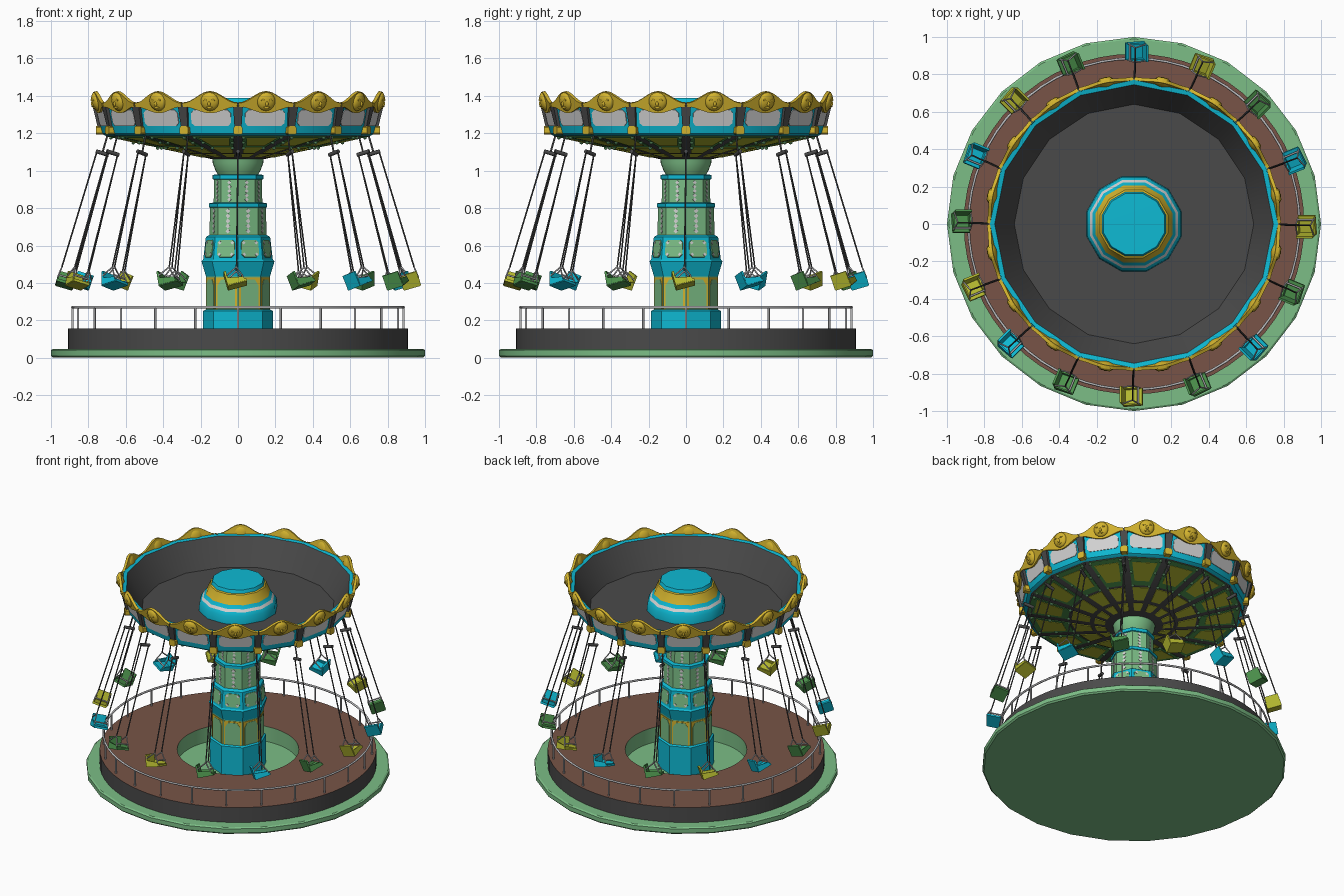
import bpy, bmesh, math
from math import sin, cos, pi, tan
from mathutils import Matrix, Vector

if "Cube" in bpy.data.objects:
    bpy.data.objects.remove(bpy.data.objects["Cube"])


def material(name, rgb):
    m = bpy.data.materials.new(name)
    m.diffuse_color = [(c / 255 / 12.92 if c < 10 else ((c / 255 + .055) / 1.055) ** 2.4) for c in rgb] + [1]
    m.use_nodes = True
    m.node_tree.nodes["Principled BSDF"].inputs["Base Color"].default_value = m.diffuse_color
    return m


MINT = material("light green", (124, 190, 134))
DARK = material("dark grey", (74, 74, 74))
BROWN = material("brown", (120, 84, 71))
STEEL = material("steel grey", (190, 190, 192))
TEAL = material("teal blue", (14, 186, 212))
GOLD = material("gold", (212, 180, 46))
GREEN = material("mid green", (76, 146, 76))
LIME = material("lime yellow", (182, 186, 48))
WHITE = material("pale grey", (212, 212, 212))


def finish(name, bm, mats, smooth=None):
    bmesh.ops.recalc_face_normals(bm, faces=bm.faces)
    me = bpy.data.meshes.new(name)
    bm.to_mesh(me)
    bm.free()
    for m in mats:
        me.materials.append(m)
    if smooth:
        me.shade_smooth()
        me.set_sharp_from_angle(angle=math.radians(smooth))
    ob = bpy.data.objects.new(name, me)
    bpy.context.collection.objects.link(ob)
    return ob


def lathe(name, profile, colours, n, rot=0, smooth=None, closed=False):
    """Spin (radius, z) points; one colour for each profile segment."""
    bm = bmesh.new()
    mats = list(dict.fromkeys(colours))
    rings = [[bm.verts.new((r * cos(rot + 2 * pi * k / n), r * sin(rot + 2 * pi * k / n), z))
              for k in range(n)] for r, z in profile]
    if closed:
        rings.append(rings[0])
    for a, b, c in zip(rings, rings[1:], colours):
        for k in range(n):
            f = bm.faces.new((a[k], a[(k + 1) % n], b[(k + 1) % n], b[k]))
            f.material_index = mats.index(c)
    bmesh.ops.remove_doubles(bm, verts=bm.verts, dist=1e-5)
    return finish(name, bm, mats, smooth)


def facet(a, r0, z0, r1, z1, off=0):
    """Frame on a slanted facet: x tangent, y up the slope, z outward."""
    t = Vector((-sin(a), cos(a), 0))
    u = Vector(((r1 - r0) * cos(a), (r1 - r0) * sin(a), z1 - z0)).normalized()
    n = t.cross(u)
    m = Matrix((t, u, n)).transposed().to_4x4()
    m.translation = Vector((r0 * cos(a), r0 * sin(a), z0)) + n * off
    return m


def prism(bm, m, outline, depth):
    lo = [bm.verts.new(m @ Vector((x, y, 0))) for x, y in outline]
    hi = [bm.verts.new(m @ Vector((x, y, depth))) for x, y in outline]
    bm.faces.new(lo[::-1])
    bm.faces.new(hi)
    k = len(lo)
    for i in range(k):
        j = (i + 1) % k
        bm.faces.new((lo[i], lo[j], hi[j], hi[i]))


def tube(bm, p, q, r, n=8):
    p, q = Vector(p), Vector(q)
    d = q - p
    m = Matrix.Translation((p + q) / 2) @ d.to_track_quat('Z', 'Y').to_matrix().to_4x4()
    bmesh.ops.create_cone(bm, cap_ends=True, segments=n, radius1=r, radius2=r, depth=d.length, matrix=m)


def chamfered(w, y0, y1, c):
    return [(-w + c, y0), (w - c, y0), (w, y0 + c), (w, y1 - c), (w - c, y1), (-w + c, y1), (-w, y1 - c), (-w, y0 + c)]


def diamond(x, y, s):
    return [(x - s, y), (x, y - s), (x + s, y), (x, y + s)]


# Base disc, raised deck with central well
lathe("base_disc", [(0, 0), (.99, 0), (1, .01), (1, .04), (.99, .047), (0, .047)], [MINT] * 5, 24, smooth=30)
lathe("deck", [(.4, .045), (.4, .155), (.91, .155), (.91, .045)], [MINT, BROWN, DARK], 64, smooth=35)

# Railing
lathe("handrail", [(.885 + .007 * cos(i * pi / 3), .27 + .007 * sin(i * pi / 3)) for i in range(6)],
      [STEEL] * 6, 64, smooth=80, closed=True)
bm = bmesh.new()
for k in range(24):
    a = k * pi / 12
    tube(bm, (.885 * cos(a), .885 * sin(a), .15), (.885 * cos(a), .885 * sin(a), .27), .006)
finish("railing_posts", bm, [STEEL], smooth=60)

# Octagonal column, tiers from bottom to top
lathe("column",
      [(.187, .04), (.187, .25), (.171, .258), (.171, .435), (.195, .515), (.186, .525), (.172, .645), (.152, .657),
       (.15, .803), (.156, .805), (.156, .825), (.13, .83), (.128, .952), (.135, .955), (.135, .978), (.1, .98)],
      [TEAL, TEAL, MINT, TEAL, TEAL, TEAL, TEAL, MINT, TEAL, TEAL, TEAL, MINT, TEAL, TEAL, TEAL], 8)
lathe("column_neck", [(.105, .975), (.12, 1.0), (.135, 1.04), (.142, 1.1)], [MINT] * 3, 32, smooth=40)

# Painted plates on the eight column faces
frames, insets, windows, dots = [bmesh.new() for _ in range(4)]
c8 = cos(pi / 8)
for k in range(8):
    a = (k + .5) * pi / 4
    low = facet(a, .171 * c8, .258, .171 * c8, .435)
    prism(frames, low, [(-.06, .0), (.06, 0), (.06, .17), (-.06, .17)], .003)
    prism(insets, low, [(-.05, 0), (.05, 0), (.05, .13), (.03, .16), (-.03, .16), (-.05, .13)], .005)
    mid = facet(a, .186 * c8, .525, .172 * c8, .645)
    prism(windows, mid, chamfered(.05, .012, .105, .014), .004)
    for x in (-.036, .036):
        for y in (.027, .09):
            prism(dots, mid, diamond(x, y, .01), .006)
    up, top = facet(a, .152 * c8, .657, .15 * c8, .803), facet(a, .13 * c8, .83, .128 * c8, .952)
    for i in range(5):
        prism(dots, up, diamond(0, .02 + .027 * i, .013), .003)
        prism(dots, top, diamond(0, .015 + .023 * i, .011), .003)
finish("column_gold_frames", frames, [GOLD])
finish("column_lower_panels", insets, [MINT])
finish("column_windows", windows, [MINT])
finish("column_dots", dots, [WHITE])

# Canopy bowl with sixteen sides
lathe("canopy", [(0, 1.18), (.64, 1.18), (.745, 1.36), (.77, 1.365), (.73, 1.2), (.71, 1.187), (.14, 1.062), (0, 1.062)],
      [DARK, DARK, TEAL, TEAL, TEAL, DARK, DARK], 16, smooth=24)
lathe("canopy_cap", [(.262, 1.175), (.258, 1.235), (.243, 1.258), (.23, 1.275), (.214, 1.297), (.188, 1.36),
                     (.178, 1.365), (.17, 1.388), (0, 1.39)],
      [TEAL, TEAL, WHITE, TEAL, GOLD, GOLD, TEAL, TEAL], 12, pi / 12, smooth=32)

# Canopy wall panels, crest scallops with carved heads, posts and hanger blocks
panels, crest, heads, posts, blocks = [bmesh.new() for _ in range(5)]
under_green, under_lime, bulbs = [bmesh.new() for _ in range(3)]
c16, t16 = cos(pi / 16), tan(pi / 16)
slope = .125 / .57
xs = [-.148 + .296 * i / 16 for i in range(17)]


def bump(x):
    return .5 + .5 * cos(pi * x / .148)


def wedge(u0, u1, margin):
    """Trapezoid on an underside facet; u is distance from the axis."""
    s = math.hypot(1, slope)
    a, b = u0 * t16 - margin, u1 * t16 - margin
    y0, y1 = (u0 - .14 * c16) * s, (u1 - .14 * c16) * s
    return [(-a, y0), (a, y0), (b, y1), (-b, y1)]


for k in range(16):
    a = (k + .5) * pi / 8
    wall = facet(a, .73 * c16, 1.2, .77 * c16, 1.365)
    prism(panels, wall, chamfered(.108, .04, .13, .018), .005)
    prism(crest, wall, [(x, .15 - .035 * bump(x)) for x in xs] + [(x, .17 + .062 * bump(x)) for x in xs[::-1]], .018)
    for x, y, z, sx, sy, sz in ((0, .178, .016, .05, .052, .024), (0, .17, .039, .008, .014, .008),
                                (-.02, .19, .034, .012, .006, .006), (.02, .19, .034, .012, .006, .006),
                                (0, .15, .034, .018, .006, .006)):
        bmesh.ops.create_uvsphere(heads, u_segments=14, v_segments=8, radius=1,
                                  matrix=wall @ Matrix.Translation((x, y, z)) @ Matrix.Diagonal((sx, sy, sz, 1)))
    below = facet(a, .14 * c16, 1.062, .71 * c16, 1.187)
    prism(under_green, below, wedge(.43, .688, .024), .003)
    prism(under_lime, below, wedge(.475, .65, .046), .005)
    prism(under_lime, below, wedge(.29, .41, .026), .004)
    prism(under_lime, below, wedge(.19, .26, .018), .004)
    # parts on the corners
    b = k * pi / 8
    prism(posts, facet(b, .73, 1.2, .77, 1.365, -.006), [(-.018, .02), (.018, .02), (.027, .168), (-.027, .168)], .018)
    prism(blocks, facet(b, .7, 1.193, .7, 1.3), chamfered(.025, 0, .045, .008), .058)
    for r in (.43, .56, .68):
        z = 1.062 + (r - .14) * slope
        for s in (-1, 1):
            c = b + s * .03 / r
            bmesh.ops.create_icosphere(bulbs, subdivisions=1, radius=.011,
                                       matrix=Matrix.Translation((r * cos(c), r * sin(c), z - .004)))
finish("canopy_wall_panels", panels, [WHITE])
finish("canopy_crest", crest, [GOLD])
finish("crest_heads", heads, [GOLD], smooth=60)
finish("canopy_posts", posts, [DARK])
finish("hanger_blocks", blocks, [GOLD])
finish("underside_frames", under_green, [GREEN])
finish("underside_panels", under_lime, [LIME])
finish("underside_bulbs", bulbs, [MINT])

# Sixteen swings, tilted outward; seats face along the ride direction
cables, bars = bmesh.new(), bmesh.new()
seat_side = [(-.065, -.782), (-.042, -.862), (.06, -.834), (.056, -.82), (-.034, -.844), (-.054, -.778)]
arm_side = [(-.042, -.858), (.054, -.832), (.04, -.81), (-.05, -.818)]
for k, colour in enumerate("YBGYBGYBGYBGYGBG"):
    m = (Matrix.Rotation(k * pi / 8, 4, 'Z') @ Matrix.Translation((.695, 0, 1.2))
         @ Matrix.Rotation(math.radians(-16), 4, 'Y'))
    bm = bmesh.new()
    prism(bm, m @ facet(0, -.046, 0, -.046, 1) @ Matrix.Translation((-.012, 0, 0)), seat_side, .092)
    for x in (-.049, .041):
        prism(bm, m @ facet(0, x, 0, x, 1) @ Matrix.Translation((-.012, 0, 0)), arm_side, .008)
    finish("swing_seat_%d" % (k + 1), bm, [{"Y": LIME, "B": TEAL, "G": GREEN}[colour]])
    tube(cables, m @ Vector((0, 0, .02)), m @ Vector((0, 0, -.11)), .005)
    tube(cables, m @ Vector((-.036, 0, -.11)), m @ Vector((.036, 0, -.11)), .011)
    for s in (-1, 1):
        knot = m @ Vector((s * .04, -.008, -.755))
        tube(cables, m @ Vector((s * .03, 0, -.11)), knot, .0042)
        tube(bars, knot, m @ Vector((s * .046, -.062, -.805)), .004)
        tube(bars, knot, m @ Vector((s * .046, .03, -.815)), .004)
    tube(bars, m @ Vector((-.046, .022, -.8)), m @ Vector((.046, .022, -.8)), .005)
finish("swing_cables", cables, [DARK], smooth=60)
finish("lap_bars", bars, [STEEL], smooth=60)
